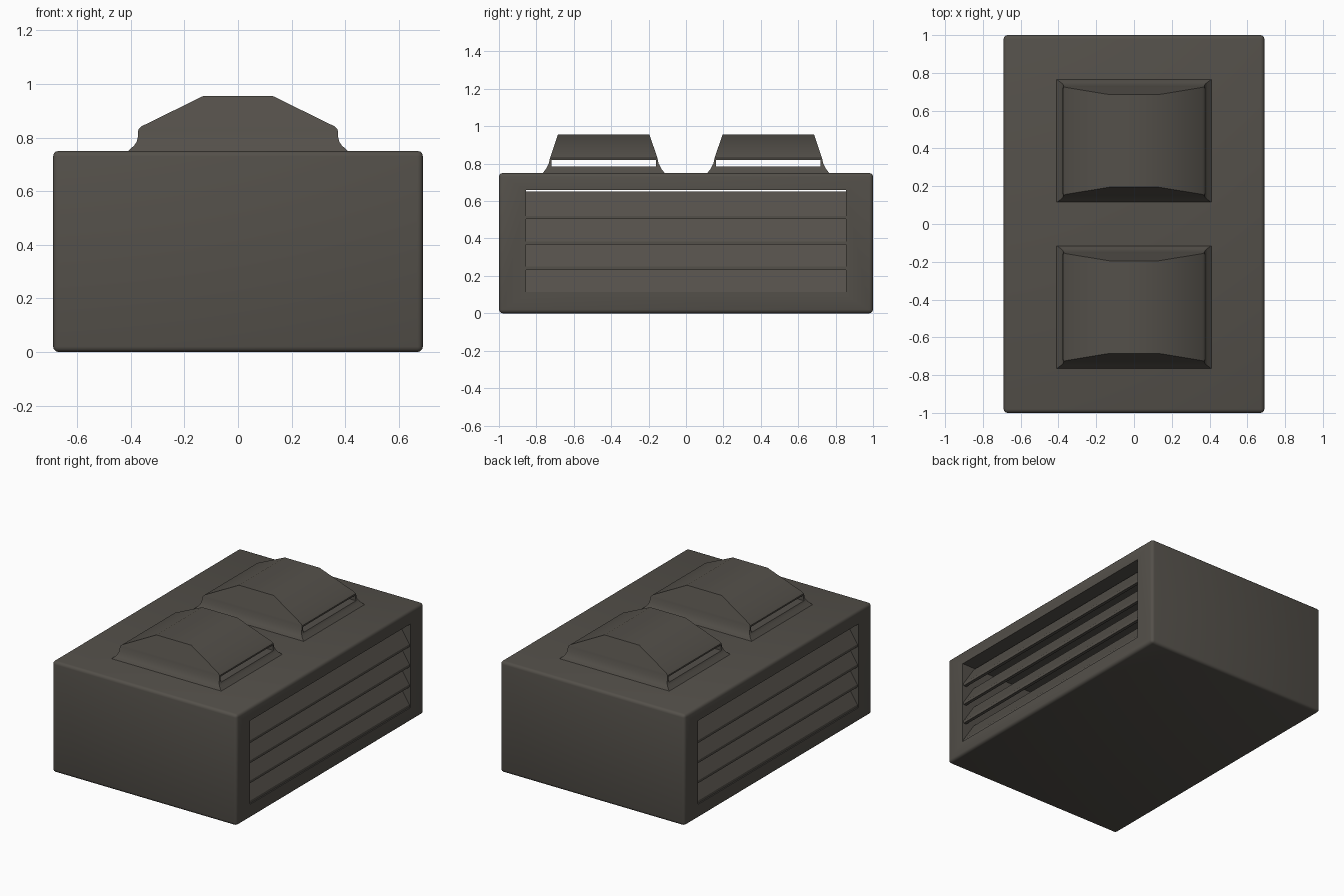
import bpy, bmesh, math

if "Cube" in bpy.data.objects:
    bpy.data.objects.remove(bpy.data.objects["Cube"])

# One dark warm grey for the whole unit
grey = bpy.data.materials.new("dark_warm_grey")
grey.diffuse_color = (0.088, 0.080, 0.068, 1)
grey.use_nodes = True
grey.node_tree.nodes["Principled BSDF"].inputs["Base Color"].default_value = grey.diffuse_color


def finish(bm, name):
    bmesh.ops.recalc_face_normals(bm, faces=bm.faces)
    me = bpy.data.meshes.new(name)
    bm.to_mesh(me)
    bm.free()
    me.materials.append(grey)
    ob = bpy.data.objects.new(name, me)
    bpy.context.collection.objects.link(ob)
    return ob


def loft(name, rings, cy=0.0):
    """Stack of rectangles given as (z, half_x, half_y)."""
    bm = bmesh.new()
    loops = [[bm.verts.new((sx * hx, cy + sy * hy, z))
              for sx, sy in ((-1, -1), (1, -1), (1, 1), (-1, 1))]
             for z, hx, hy in rings]
    bm.faces.new(loops[0])
    bm.faces.new(loops[-1])
    for a, b in zip(loops, loops[1:]):
        for i in range(4):
            j = (i + 1) % 4
            bm.faces.new((a[i], a[j], b[j], b[i]))
    return finish(bm, name)


def prism(name, profile, hy):
    """Extrude an xz profile along y from -hy to hy."""
    bm = bmesh.new()
    a, b = [[bm.verts.new((x, y, z)) for x, z in profile] for y in (-hy, hy)]
    bm.faces.new(a)
    bm.faces.new(b)
    for i in range(len(a)):
        j = (i + 1) % len(a)
        bm.faces.new((a[i], a[j], b[j], b[i]))
    return finish(bm, name)


def activate(ob):
    bpy.ops.object.select_all(action='DESELECT')
    ob.select_set(True)
    bpy.context.view_layer.objects.active = ob


def bevel(ob, width, segments):
    m = ob.modifiers.new("bevel", 'BEVEL')
    m.width, m.segments = width, segments
    m.limit_method, m.angle_limit = 'ANGLE', math.radians(40)
    activate(ob)
    bpy.ops.object.modifier_apply(modifier=m.name)


def cut(ob, cutter):
    cutter.hide_render = True
    m = ob.modifiers.new("cut", 'BOOLEAN')
    m.operation, m.solver, m.object = 'DIFFERENCE', 'EXACT', cutter
    activate(ob)
    bpy.ops.object.modifier_apply(modifier=m.name)
    bpy.data.objects.remove(cutter)


def smooth(ob):
    activate(ob)
    bpy.ops.object.shade_smooth_by_angle(angle=math.radians(30))


# Housing: rounded box with an air passage running from side to side
housing = loft("housing", [(0, 0.69, 1.0), (0.75, 0.69, 1.0)])
bevel(housing, 0.02, 3)
cut(housing, loft("passage_cutter", [(0.095, 0.9, 0.855), (0.66, 0.9, 0.855)]))
smooth(housing)

# Sloping louvre slats on both sides, low edge outwards
for side, s in (("right", 1), ("left", -1)):
    for i in range(4):
        z = 0.095 + 0.136 * i
        pts = [(0.682, z), (0.682, z + 0.018), (0.598, z + 0.148),
               (0.580, z + 0.148), (0.660, z)]
        prism(f"{side}_slat_{i + 1}", [(s * x, h) for x, h in pts], 0.858)

# Two hollow roof vents, each with a flared base and a slot on either side
for name, cy in (("front_vent", -0.44), ("rear_vent", 0.44)):
    vent = loft(name, [(0.74, 0.42, 0.330), (0.755, 0.405, 0.322),
                       (0.770, 0.388, 0.310), (0.785, 0.378, 0.302),
                       (0.800, 0.374, 0.294), (0.830, 0.372, 0.287),
                       (0.842, 0.360, 0.283), (0.955, 0.130, 0.245)], cy)
    cut(vent, loft(name + "_cutter", [(0.785, 0.6, 0.280), (0.820, 0.6, 0.280),
                                      (0.820, 0.355, 0.274), (0.832, 0.345, 0.268),
                                      (0.938, 0.125, 0.232)], cy))
    smooth(vent)
